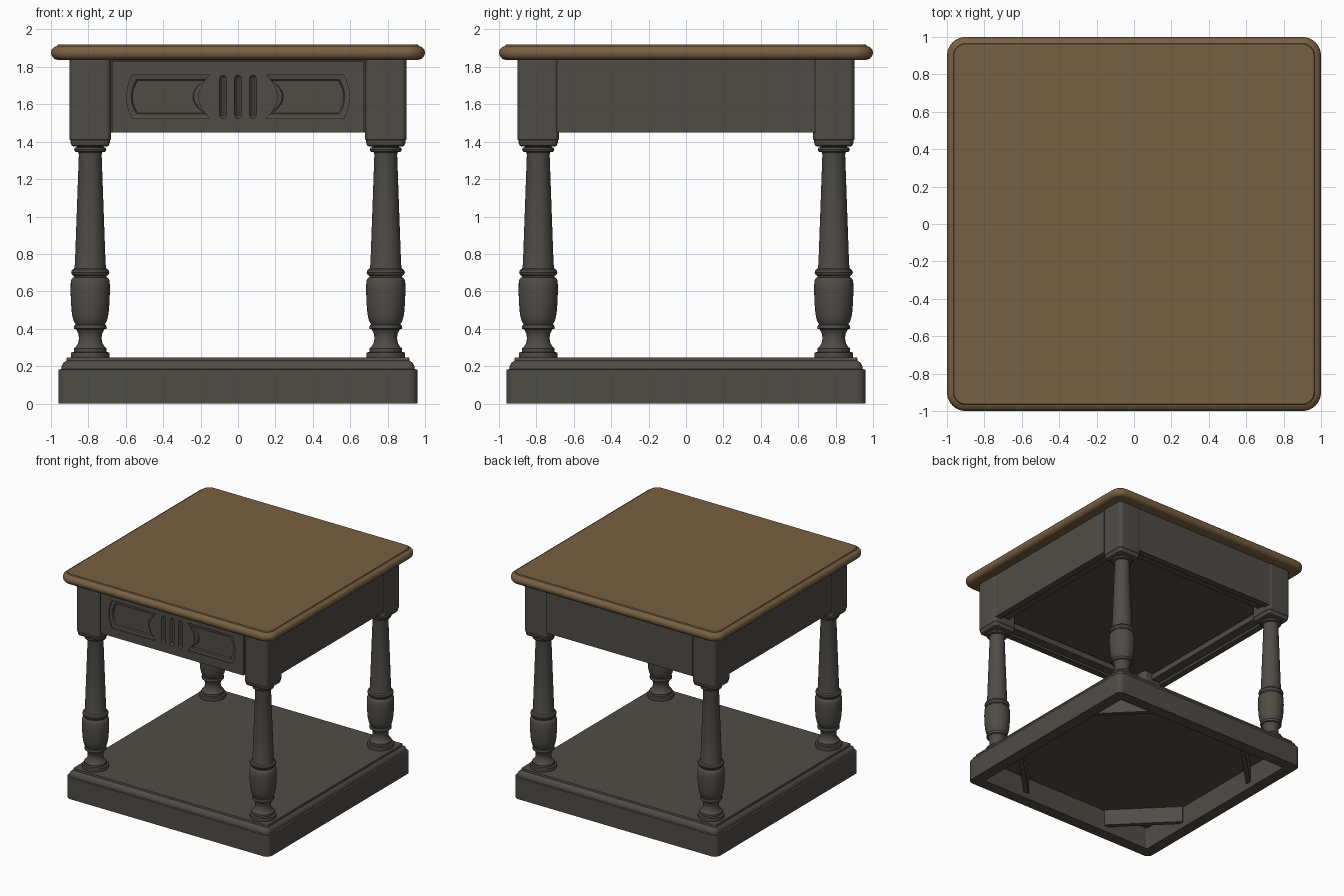
import bpy, bmesh, math
from mathutils import Vector

if "Cube" in bpy.data.objects:
    bpy.data.objects.remove(bpy.data.objects["Cube"])


def material(name, rgb):
    m = bpy.data.materials.new(name)
    m.diffuse_color = (*rgb, 1)
    m.use_nodes = True
    m.node_tree.nodes["Principled BSDF"].inputs["Base Color"].default_value = m.diffuse_color
    return m


PAINT = material("dark grey paint", (0.080, 0.073, 0.062))
WOOD = material("brown wood", (0.185, 0.117, 0.055))


def finish(name, bm, mat, smooth=True):
    bmesh.ops.recalc_face_normals(bm, faces=bm.faces)
    me = bpy.data.meshes.new(name)
    bm.to_mesh(me)
    bm.free()
    me.materials.append(mat)
    ob = bpy.data.objects.new(name, me)
    bpy.context.collection.objects.link(ob)
    if smooth:
        bpy.ops.object.select_all(action='DESELECT')
        ob.select_set(True)
        bpy.context.view_layer.objects.active = ob
        bpy.ops.object.shade_smooth_by_angle(angle=math.radians(32))
    return ob


def circle(r, n=40):
    return [(r * math.cos(2 * math.pi * i / n), r * math.sin(2 * math.pi * i / n)) for i in range(n)]


def round_square(h, r, n=8):
    pts = []
    for q, (sx, sy) in enumerate([(1, 1), (-1, 1), (-1, -1), (1, -1)]):
        for i in range(n + 1):
            a = math.pi / 2 * (q + i / n)
            pts.append((sx * (h - r) + r * math.cos(a), sy * (h - r) + r * math.sin(a)))
    return pts


def loft(name, rings, mat, at=(0, 0)):
    """rings: list of (2D outline, z), joined in order and capped at both ends."""
    bm = bmesh.new()
    vs = [[bm.verts.new((x + at[0], y + at[1], z)) for x, y in pts] for pts, z in rings]
    for a, b in zip(vs, vs[1:]):
        for i in range(len(a)):
            j = (i + 1) % len(a)
            bm.faces.new((a[i], a[j], b[j], b[i]))
    bm.faces.new(vs[0])
    bm.faces.new(vs[-1])
    return finish(name, bm, mat)


def square_loft(name, profile, corner, mat, at=(0, 0)):
    big = max(h for h, z in profile)
    return loft(name, [(round_square(h, max(corner - (big - h), 0.012)), z) for h, z in profile], mat, at)


def box(name, lo, hi, mat=PAINT, turn=0.0, at=(0, 0, 0)):
    bm = bmesh.new()
    bmesh.ops.create_cube(bm, size=1)
    for v in bm.verts:
        v.co = Vector([lo[k] + (v.co[k] + 0.5) * (hi[k] - lo[k]) for k in range(3)])
    ob = finish(name, bm, mat, False)
    ob.rotation_euler.z = turn
    ob.location = at
    return ob


# table top with a rounded edge and a small step
square_loft("table_top", [(0.965, 1.838), (0.982, 1.843), (0.995, 1.857), (1.0, 1.875), (0.996, 1.892),
                          (0.985, 1.905), (0.966, 1.912), (0.962, 1.92)], 0.1, WOOD)

# plinth shelf, hollow from below
square_loft("base_shelf", [(0.86, 0.19), (0.86, 0.0), (0.96, 0.0), (0.96, 0.182), (0.945, 0.184), (0.943, 0.2),
                           (0.935, 0.217), (0.92, 0.227), (0.917, 0.229), (0.915, 0.245)], 0.05, PAINT)

# legs: turned post and square block
TURNED = [(0.102, 0.24), (0.104, 0.255), (0.102, 0.272), (0.088, 0.276), (0.088, 0.295), (0.078, 0.302),
          (0.066, 0.32), (0.06, 0.35), (0.064, 0.375), (0.076, 0.397), (0.086, 0.4), (0.087, 0.41),
          (0.084, 0.42), (0.078, 0.423), (0.09, 0.445), (0.098, 0.48), (0.103, 0.54), (0.105, 0.6),
          (0.104, 0.655), (0.098, 0.668), (0.088, 0.675), (0.088, 0.682), (0.098, 0.69), (0.102, 0.702),
          (0.098, 0.714), (0.086, 0.722), (0.082, 0.745), (0.061, 1.33), (0.064, 1.343), (0.082, 1.347),
          (0.086, 1.357), (0.082, 1.368), (0.07, 1.371), (0.07, 1.39)]
BLOCK = [(0.088, 1.374), (0.098, 1.379), (0.104, 1.39), (0.107, 1.41), (0.11, 1.413), (0.11, 1.84)]
for sx, side in ((-1, "left"), (1, "right")):
    for sy, end in ((-1, "front"), (1, "back")):
        at = (0.79 * sx, 0.79 * sy)
        loft(f"{end}_{side}_turned_leg", [(circle(r), z) for r, z in TURNED], PAINT, at)
        square_loft(f"{end}_{side}_leg_block", BLOCK, 0.03, PAINT, at)
        # diagonal corner brace under the shelf, with two screw holes
        turn = math.atan2(sy, sx)
        box(f"{end}_{side}_base_brace", (-0.02, -0.32, 0.05), (0.02, 0.32, 0.19),
            turn=turn, at=(0.64 * sx, 0.64 * sy, 0))
        for k in (-0.11, 0.11):
            bm = bmesh.new()
            bmesh.ops.create_circle(bm, cap_ends=True, segments=16, radius=0.022)
            hole = finish(f"{end}_{side}_brace_hole", bm, PAINT, False)
            inward = Vector((-sx, -sy, 0)).normalized()
            along = Vector((-sy, sx, 0)).normalized()
            hole.rotation_euler = inward.to_track_quat('Z', 'Y').to_euler()
            hole.location = Vector((0.64 * sx, 0.64 * sy, 0.12)) + inward * 0.0215 + along * k

# aprons, inner rails and the panel closing the drawer space
for name, turn in (("right", 0), ("back", math.pi / 2), ("left", math.pi)):
    box(f"{name}_apron", (0.84, -0.69, 1.45), (0.895, 0.69, 1.84), turn=turn)
    box(f"{name}_inner_rail", (0.76, -0.75, 1.47), (0.84, 0.75, 1.52), turn=turn)
box("front_inner_rail", (-0.75, -0.86, 1.47), (0.75, -0.76, 1.52))
box("drawer_bottom", (-0.84, -0.84, 1.53), (0.84, 0.84, 1.55))
box("front_top_rail", (-0.69, -0.895, 1.832), (0.69, -0.84, 1.84))

# drawer front
drawer = box("drawer_front", (-0.674, -0.89, 1.45), (0.674, -0.84, 1.828))
box("drawer_gap_backing", (-0.69, -0.86, 1.452), (0.69, -0.835, 1.838))


def panel_outline(inset, s, n=12):
    """Panel with both ends bowed away from the drawer centre; s mirrors it."""
    h = 0.117 - inset
    ts = [-1 + 2 * i / n for i in range(n + 1)]
    outer = [(0.565 - inset + 0.03 * (1 - t * t), t * h) for t in ts]
    inner = [(0.15 + inset + 0.062 * (1 - t * t), -t * h) for t in ts]
    return [(s * x, 1.64 + z) for x, z in outer + inner]


def flute_outline(inset, cx, n=8):
    r = 0.018 - inset
    pts = []
    for k in (0, 1):
        for i in range(n + 1):
            a = math.pi * (k + i / n)
            pts.append((cx + r * math.cos(a), 1.64 + (0.098 if k == 0 else -0.098) + r * math.sin(a)))
    return pts


def carve(outline, arg, steps):
    """Cut a recess into the drawer; steps are (inset, y)."""
    bm = bmesh.new()
    vs = [[bm.verts.new((x, y, z)) for x, z in outline(i, arg)] for i, y in steps]
    for a, b in zip(vs, vs[1:]):
        for i in range(len(a)):
            j = (i + 1) % len(a)
            bm.faces.new((a[i], a[j], b[j], b[i]))
    bm.faces.new(vs[0])
    bm.faces.new(vs[-1])
    cutter = finish("carving_cutter", bm, PAINT, False)
    cutter.hide_render = True
    mod = drawer.modifiers.new("carve", 'BOOLEAN')
    mod.operation, mod.solver, mod.object = 'DIFFERENCE', 'EXACT', cutter
    bpy.ops.object.select_all(action='DESELECT')
    drawer.select_set(True)
    bpy.context.view_layer.objects.active = drawer
    bpy.ops.object.modifier_apply(modifier=mod.name)
    bpy.data.objects.remove(cutter)


for s in (-1, 1):
    carve(panel_outline, s, [(0, -0.92), (0, -0.882), (0.024, -0.878), (0.03, -0.866)])
for cx in (-0.08, 0, 0.08):
    carve(flute_outline, cx, [(0, -0.92), (0, -0.888), (0.006, -0.878), (0.012, -0.873)])
